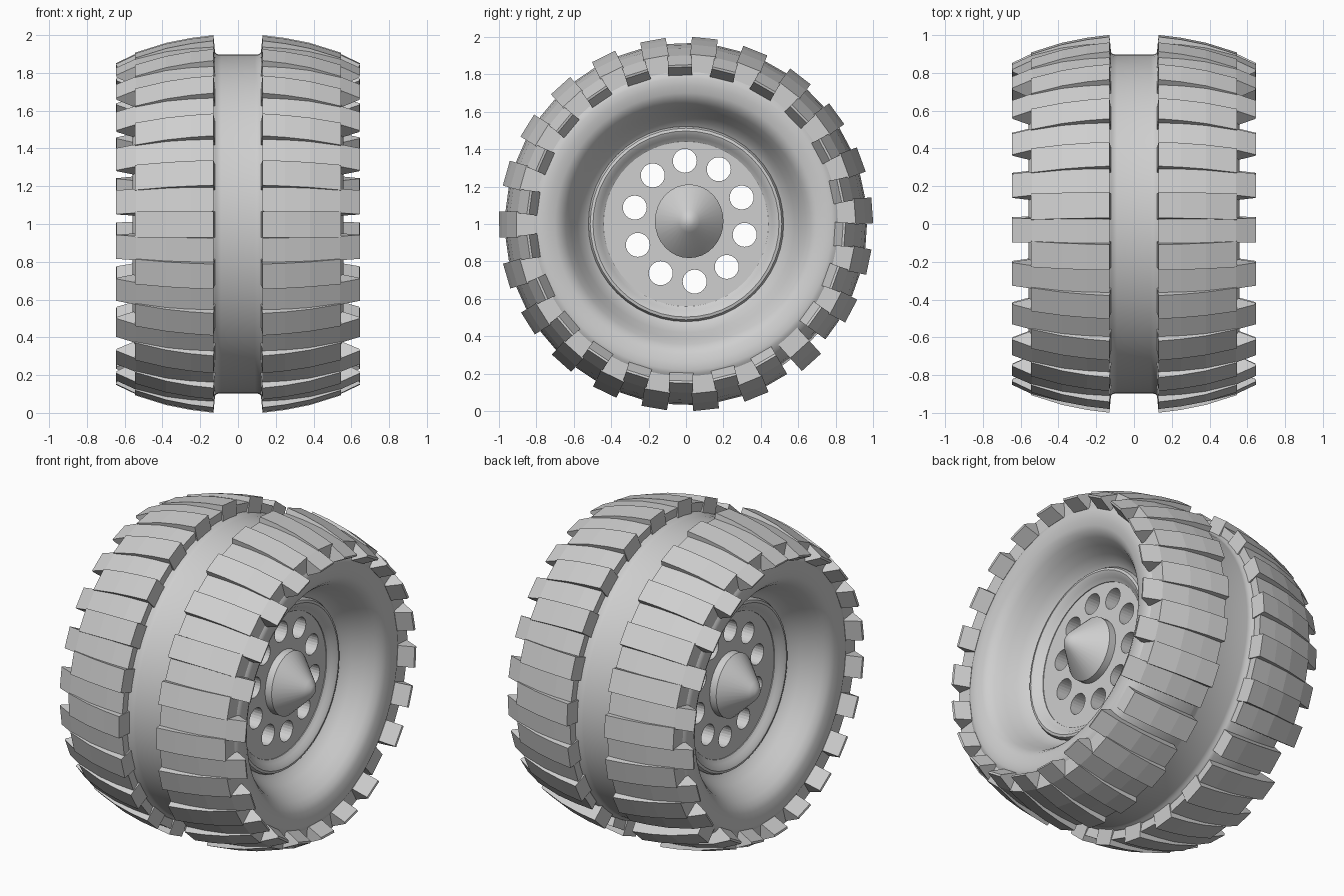
import bpy, bmesh, math
from mathutils import Vector

if "Cube" in bpy.data.objects:
    bpy.data.objects.remove(bpy.data.objects["Cube"])

grey = bpy.data.materials.new("plain grey")
grey.diffuse_color = (0.62, 0.62, 0.62, 1)
grey.use_nodes = True
grey.node_tree.nodes["Principled BSDF"].inputs["Base Color"].default_value = grey.diffuse_color


def finish(name, bm, smooth=True):
    bmesh.ops.recalc_face_normals(bm, faces=bm.faces)
    mesh = bpy.data.meshes.new(name)
    bm.to_mesh(mesh)
    bm.free()
    mesh.materials.append(grey)
    ob = bpy.data.objects.new(name, mesh)
    bpy.context.collection.objects.link(ob)
    if smooth:
        bpy.ops.object.select_all(action='DESELECT')
        ob.select_set(True)
        bpy.context.view_layer.objects.active = ob
        bpy.ops.object.shade_smooth_by_angle(angle=math.radians(35))
    return ob


def at(x, r, angle, side=0.0, cy=0.0, cz=1.0, squash=1.0):
    """Point on the wheel: angle runs from the top towards +y."""
    s, c = math.sin(angle), math.cos(angle)
    return Vector((x, cy + squash * (r * s + side * c), cz + r * c - side * s))


def revolve(bm, profile, n, closed=False, cy=0.0, cz=1.0, squash=1.0):
    """Spin an (x, radius) profile about the axle."""
    rings = []
    for x, r in profile:
        if r == 0:
            v = bm.verts.new((x, cy, cz))
            rings.append([v] * n)
        else:
            rings.append([bm.verts.new(at(x, r, math.tau * i / n, 0, cy, cz, squash))
                          for i in range(n)])
    pairs = list(zip(rings, rings[1:]))
    if closed:
        pairs.append((rings[-1], rings[0]))
    for a, b in pairs:
        for i in range(n):
            j = (i + 1) % n
            bm.faces.new(list(dict.fromkeys((a[i], a[j], b[j], b[i]))))


# tyre carcass: centre groove, shoulders, flat sidewall and steep dish
half = [(0.09, 0.897), (0.11, 0.899), (0.122, 0.908), (0.14, 0.915), (0.36, 0.895),
        (0.50, 0.86), (0.535, 0.83), (0.552, 0.80), (0.558, 0.78), (0.553, 0.74),
        (0.545, 0.70), (0.53, 0.67), (0.50, 0.643), (0.45, 0.613), (0.39, 0.58),
        (0.345, 0.55), (0.32, 0.52), (0.29, 0.47)]
bm = bmesh.new()
revolve(bm, half + [(-x, r) for x, r in reversed(half)], 72, closed=True)
finish("tyre_carcass", bm)


# tread blocks: tall short ones alternate with lower ones reaching past the shoulder
def add_block(bm, profile, half_width, angle, sign):
    a, b = ([bm.verts.new(at(sign * x, r, angle, s)) for x, r in profile]
            for s in (-half_width, half_width))
    n = len(profile)
    bm.faces.new(a)
    bm.faces.new(b[::-1])
    for i in range(n):
        j = (i + 1) % n
        bm.faces.new((a[i], b[i], b[j], a[j]))


tall = [(0.118, 0.87), (0.13, 0.998), (0.25, 0.983), (0.38, 0.957),
        (0.545, 0.905), (0.545, 0.81)]
wide = [(0.135, 0.87), (0.13, 0.965), (0.25, 0.957), (0.38, 0.94),
        (0.54, 0.90), (0.645, 0.85), (0.642, 0.838), (0.555, 0.795), (0.50, 0.81)]
pitch = 16.0
first = 5.8 - 13 * pitch
tall_angles = [first + k * pitch for k in range(21)] + [137.8]
wide_angles = [first + (k - 0.5) * pitch for k in range(22)]
for name, prof, hw, angles in (("tall_tread_blocks", tall, 0.069, tall_angles),
                               ("wide_tread_blocks", wide, 0.064, wide_angles)):
    bm = bmesh.new()
    for angle in angles:
        for sign in (1, -1):
            add_block(bm, prof, hw, math.radians(angle), sign)
    finish(name, bm, smooth=False)

# wheel disc with ten through holes
HUB_Y, HUB_Z, SQUASH = 0.017, 1.015, 0.93
bm = bmesh.new()
revolve(bm, [(-0.305, 0), (-0.305, 0.465), (0.305, 0.465), (0.305, 0)], 20)
disc = finish("wheel_disc", bm, smooth=False)
bm = bmesh.new()
for i in range(10):
    c = at(0, 0.324, math.radians(-5 + 36 * i), 0, HUB_Y + 0.003, HUB_Z, SQUASH)
    revolve(bm, [(-0.6, 0), (-0.6, 0.064), (0.6, 0.064), (0.6, 0)], 24, cy=c.y, cz=c.z)
cutter = finish("hole_cutter", bm, smooth=False)
cutter.hide_render = True
cutter.hide_viewport = True
cut = disc.modifiers.new("holes", 'BOOLEAN')
cut.object = cutter
cut.operation = 'DIFFERENCE'
cut.solver = 'EXACT'

for sign, side in ((1, "right"), (-1, "left")):
    # rounded rim lip sloping in to the disc
    bm = bmesh.new()
    lip = [(0.29, 0.52), (0.33, 0.522), (0.348, 0.512), (0.352, 0.497), (0.343, 0.478),
           (0.325, 0.462), (0.31, 0.44), (0.29, 0.44)]
    revolve(bm, [(sign * x, r) for x, r in lip], 48, closed=True)
    finish(side + "_rim_lip", bm)

    # hub cap: short collar and blunt cone
    bm = bmesh.new()
    cap = [(0.29, 0), (0.29, 0.197), (0.35, 0.197), (0.49, 0.06), (0.512, 0.03), (0.52, 0)]
    revolve(bm, [(sign * x, r) for x, r in cap], 32, cy=HUB_Y, cz=HUB_Z, squash=SQUASH)
    finish(side + "_hub_cap", bm)
